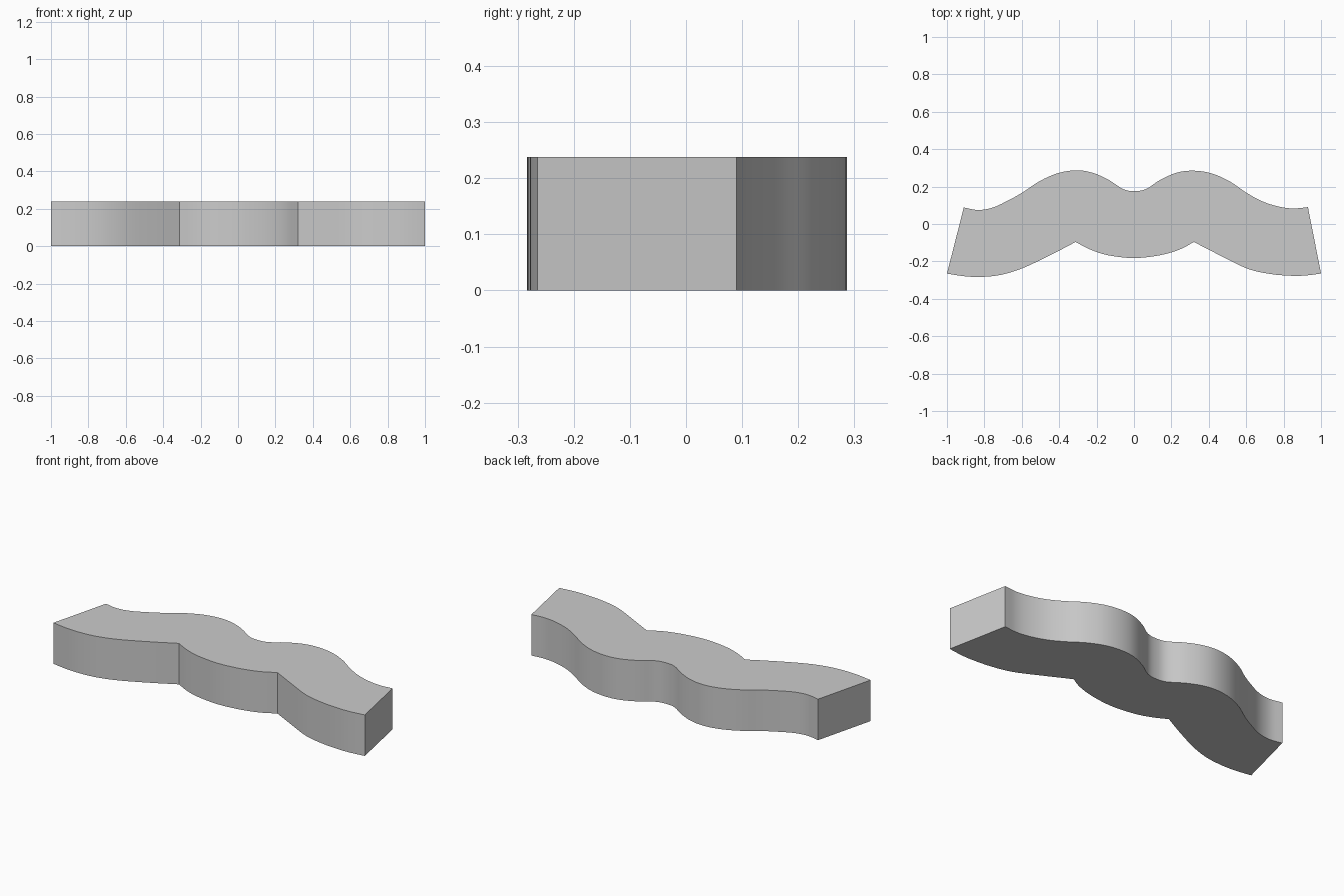
import bpy, bmesh
from mathutils import Vector

if "Cube" in bpy.data.objects:
    bpy.data.objects.remove(bpy.data.objects["Cube"])

HEIGHT = 0.238


def smooth(points, steps=4):
    """Catmull-Rom curve through the points, sharp at both ends."""
    p = [Vector(q) for q in points]
    p = [2 * p[0] - p[1]] + p + [2 * p[-1] - p[-2]]
    out = []
    for a, b, c, d in zip(p, p[1:], p[2:], p[3:]):
        for i in range(steps):
            t = i / steps
            out.append(0.5 * (2 * b + (c - a) * t + (2 * a - 5 * b + 4 * c - d) * t**2
                              + (3 * b - a - 3 * c + d) * t**3))
    return out + [p[-2]]


# Wavy back edge, right to left
back = [(.93, .09), (.85, .083), (.77, .094), (.684, .122), (.6, .168), (.513, .227),
        (.417, .27), (.32, .285), (.23, .275), (.139, .235), (.065, .187), (0, .176),
        (-.059, .187), (-.139, .238), (-.225, .275), (-.31, .287), (-.406, .272),
        (-.503, .23), (-.594, .17), (-.663, .131), (-.754, .088), (-.834, .075), (-.91, .088)]

# Three scalloped front arcs, left to right
scallops = [
    [(-1, -.265), (-.91, -.279), (-.824, -.283), (-.717, -.273), (-.6, -.238), (-.45, -.168), (-.312, -.096)],
    [(-.312, -.096), (-.235, -.136), (-.139, -.167), (0, -.182), (.139, -.167), (.245, -.136), (.32, -.096)],
    [(.32, -.096), (.46, -.168), (.604, -.238), (.727, -.267), (.845, -.277), (.92, -.275), (1, -.265)],
]

outline = smooth(back)
for k, arc in enumerate(scallops):
    outline += smooth(arc)[1 if k else 0:]

# Extrude the outline into a solid slab
bm = bmesh.new()
base = bm.faces.new([bm.verts.new((v.x, v.y, 0)) for v in outline])
top = bmesh.ops.extrude_face_region(bm, geom=[base], use_keep_orig=True)
bmesh.ops.translate(bm, vec=(0, 0, HEIGHT),
                    verts=[g for g in top["geom"] if isinstance(g, bmesh.types.BMVert)])
bmesh.ops.recalc_face_normals(bm, faces=bm.faces)
mesh = bpy.data.meshes.new("wavy_slab")
bm.to_mesh(mesh)
bm.free()
slab = bpy.data.objects.new("wavy_slab", mesh)
bpy.context.collection.objects.link(slab)

# Smooth the curved walls, keep the corners sharp
bpy.context.view_layer.objects.active = slab
slab.select_set(True)
bpy.ops.object.shade_smooth_by_angle(angle=0.52)
